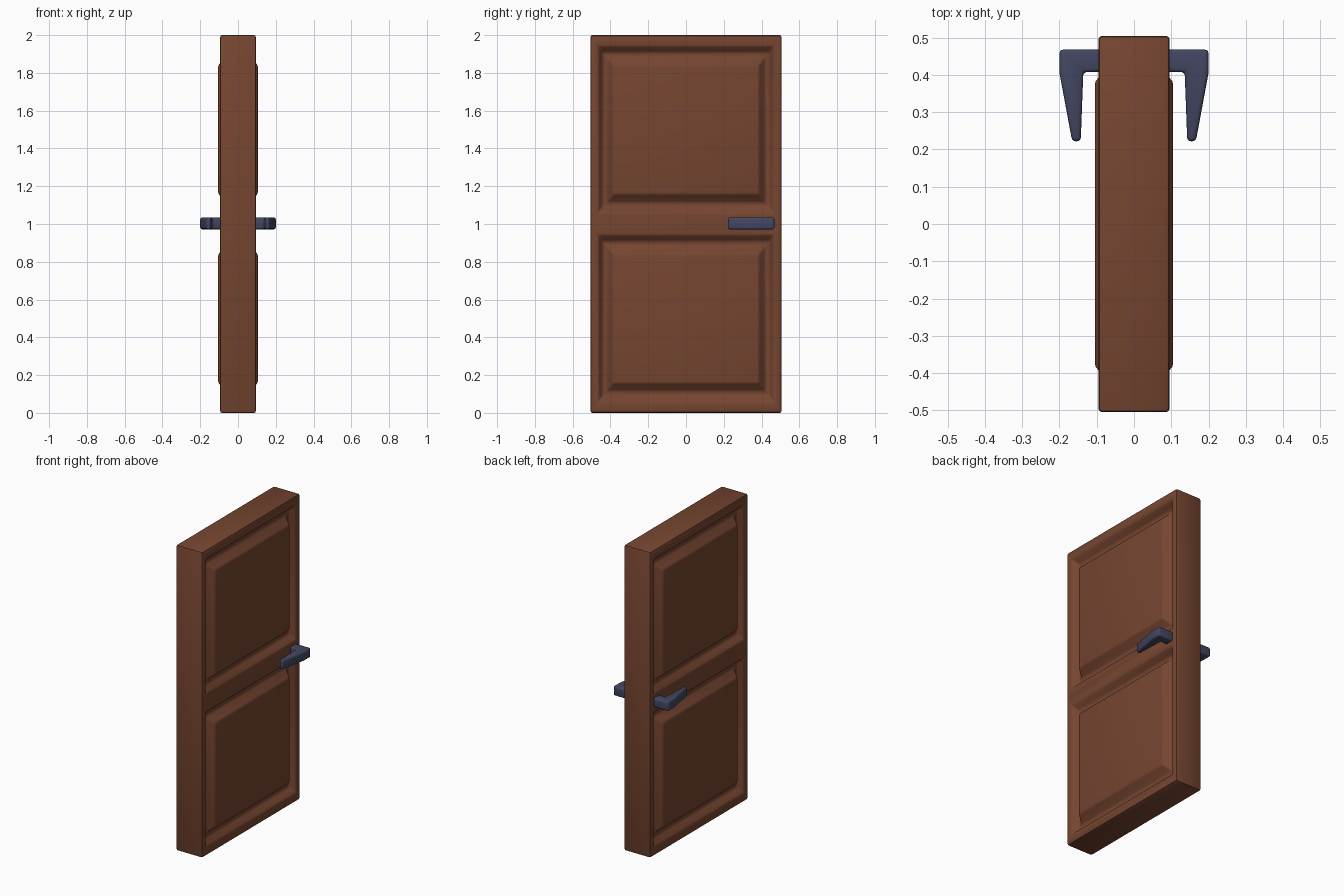
import bpy, bmesh

if "Cube" in bpy.data.objects:
    bpy.data.objects.remove(bpy.data.objects["Cube"])


def paint(obj, name, rgb):
    mat = bpy.data.materials.new(name)
    mat.diffuse_color = (*rgb, 1)
    mat.use_nodes = True
    mat.node_tree.nodes["Principled BSDF"].inputs["Base Color"].default_value = mat.diffuse_color
    obj.data.materials.append(mat)


def finish(name, bm, width, segments):
    bmesh.ops.remove_doubles(bm, verts=bm.verts, dist=1e-5)
    bmesh.ops.recalc_face_normals(bm, faces=bm.faces)
    mesh = bpy.data.meshes.new(name)
    bm.to_mesh(mesh)
    bm.free()
    obj = bpy.data.objects.new(name, mesh)
    bpy.context.collection.objects.link(obj)
    bev = obj.modifiers.new("soft_edges", 'BEVEL')
    bev.width, bev.segments = width, segments
    bev.limit_method, bev.angle_limit = 'ANGLE', 0.35
    bpy.ops.object.select_all(action='DESELECT')
    bpy.context.view_layer.objects.active = obj
    obj.select_set(True)
    bpy.ops.object.modifier_apply(modifier=bev.name)
    bpy.ops.object.shade_smooth_by_angle(angle=0.7)
    return obj


# Door leaf: nested rectangles step from the frame into a groove and up to a raised panel
HX, HY = 0.095, 0.505
RINGS = [(HY, 0.5, HX), (0.465, 0.442, HX), (0.442, 0.41, 0.055),
         (0.42, 0.385, 0.055), (0.385, 0.342, 0.105)]   # half y, half z, x
bm = bmesh.new()


def quad(pts):
    return bm.faces.new([bm.verts.new(p) for p in pts])


for side in (-1, 1):
    for zc in (0.5, 1.5):
        loops = [[(side * x, sy * hy, zc + sz * hz)
                  for sy, sz in ((-1, -1), (1, -1), (1, 1), (-1, 1))]
                 for hy, hz, x in RINGS]
        for a, b in zip(loops, loops[1:]):
            for i in range(4):
                j = (i + 1) % 4
                quad([a[i], a[j], b[j], b[i]])
        quad(loops[-1])
for z in (0, 2):
    quad([(-HX, -HY, z), (HX, -HY, z), (HX, HY, z), (-HX, HY, z)])
for y in (-HY, HY):
    for z in (0, 1):
        quad([(-HX, y, z), (HX, y, z), (HX, y, z + 1), (-HX, y, z + 1)])
door = finish("door_leaf", bm, 0.01, 2)
paint(door, "wood", (0.18, 0.06, 0.03))

# Lever handles: tapered L profile extruded upwards, one on each side
PROFILE = [(0.07, 0.468), (0.2, 0.468), (0.2, 0.405), (0.166, 0.222),
           (0.143, 0.222), (0.136, 0.408), (0.07, 0.408)]
for side, label in ((1, "right"), (-1, "left")):
    bm = bmesh.new()
    base = bm.faces.new([bm.verts.new((side * x, y, 0.972)) for x, y in PROFILE])
    ext = bmesh.ops.extrude_face_region(bm, geom=[base])
    top = [v for v in ext["geom"] if isinstance(v, bmesh.types.BMVert)]
    bmesh.ops.translate(bm, verts=top, vec=(0, 0, 0.062))
    handle = finish("handle_" + label, bm, 0.01, 3)
    paint(handle, "metal_" + label, (0.055, 0.062, 0.12))
